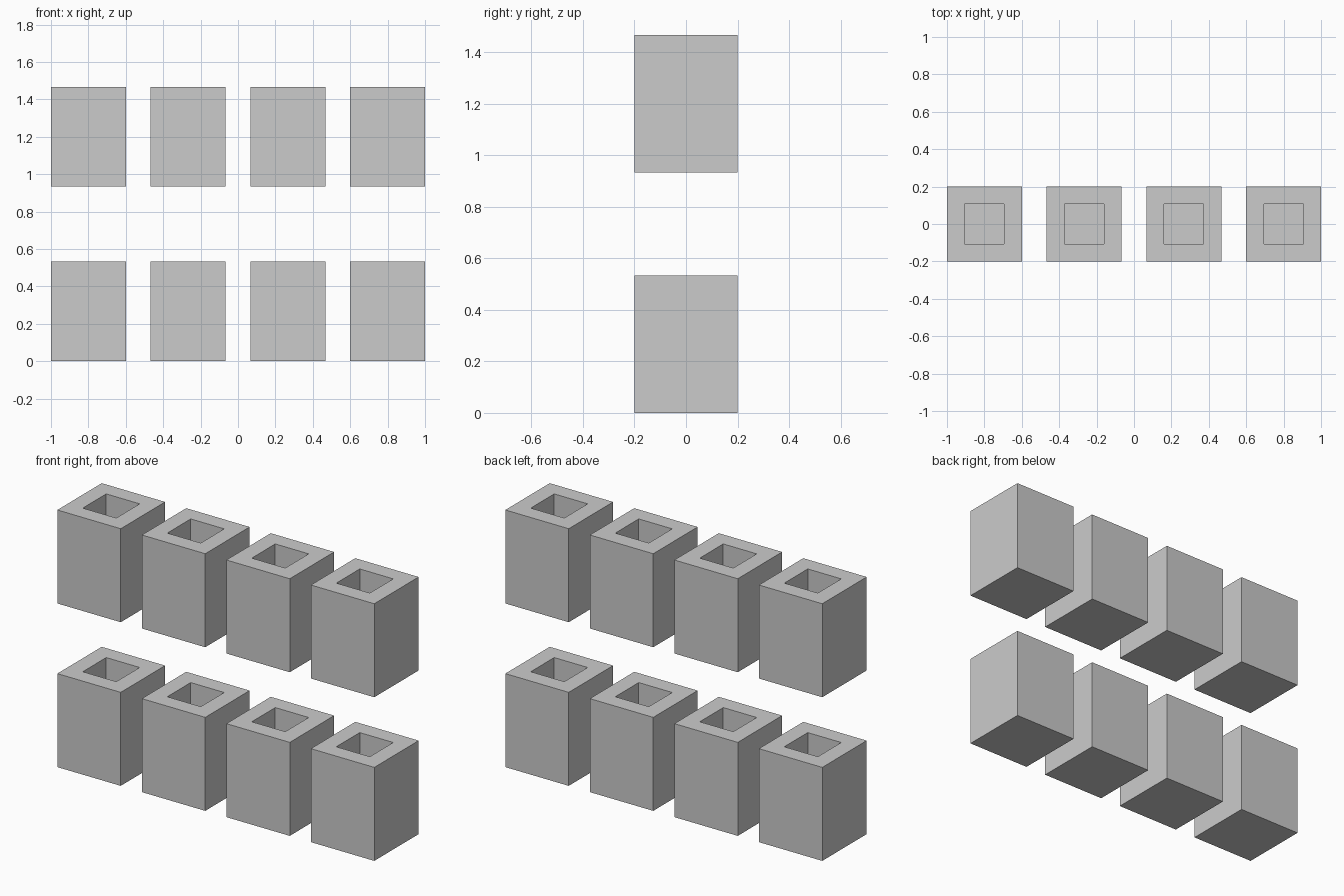
import bpy, bmesh
from mathutils import Matrix

if "Cube" in bpy.data.objects:
    bpy.data.objects.remove(bpy.data.objects["Cube"])

U = 2 / 15                      # base unit: block is 3 x 3 x 4 units
HOLE_DEPTH = 3 * U

grey = bpy.data.materials.new("light grey")
grey.diffuse_color = (0.6, 0.6, 0.6, 1)
grey.use_nodes = True
grey.node_tree.nodes["Principled BSDF"].inputs["Base Color"].default_value = grey.diffuse_color


def hollow_block(name, x, z):
    """Square block with a square socket sunk into its top."""
    bm = bmesh.new()
    size = Matrix.Diagonal((3 * U, 3 * U, 4 * U, 1))
    bmesh.ops.create_cube(bm, size=1, matrix=Matrix.Translation((0, 0, 2 * U)) @ size)
    bm.normal_update()
    top = max(bm.faces, key=lambda f: f.calc_center_median().z)
    # inset the rim, then push the socket down
    bmesh.ops.inset_region(bm, faces=[top], thickness=U)
    floor = bmesh.ops.extrude_face_region(bm, geom=[top])["geom"]
    bmesh.ops.translate(bm, vec=(0, 0, -HOLE_DEPTH),
                        verts=[g for g in floor if isinstance(g, bmesh.types.BMVert)])
    if top.is_valid:
        bmesh.ops.delete(bm, geom=[top], context='FACES_ONLY')
    bmesh.ops.recalc_face_normals(bm, faces=bm.faces)
    mesh = bpy.data.meshes.new(name)
    bm.to_mesh(mesh)
    bm.free()
    mesh.materials.append(grey)
    obj = bpy.data.objects.new(name, mesh)
    obj.location = (x, 0, z)
    bpy.context.collection.objects.link(obj)


# two rows of four blocks
for row, z in (("lower", 0), ("upper", 7 * U)):
    for i in range(4):
        hollow_block(f"{row}_block_{i + 1}", (i - 1.5) * 4 * U, z)
